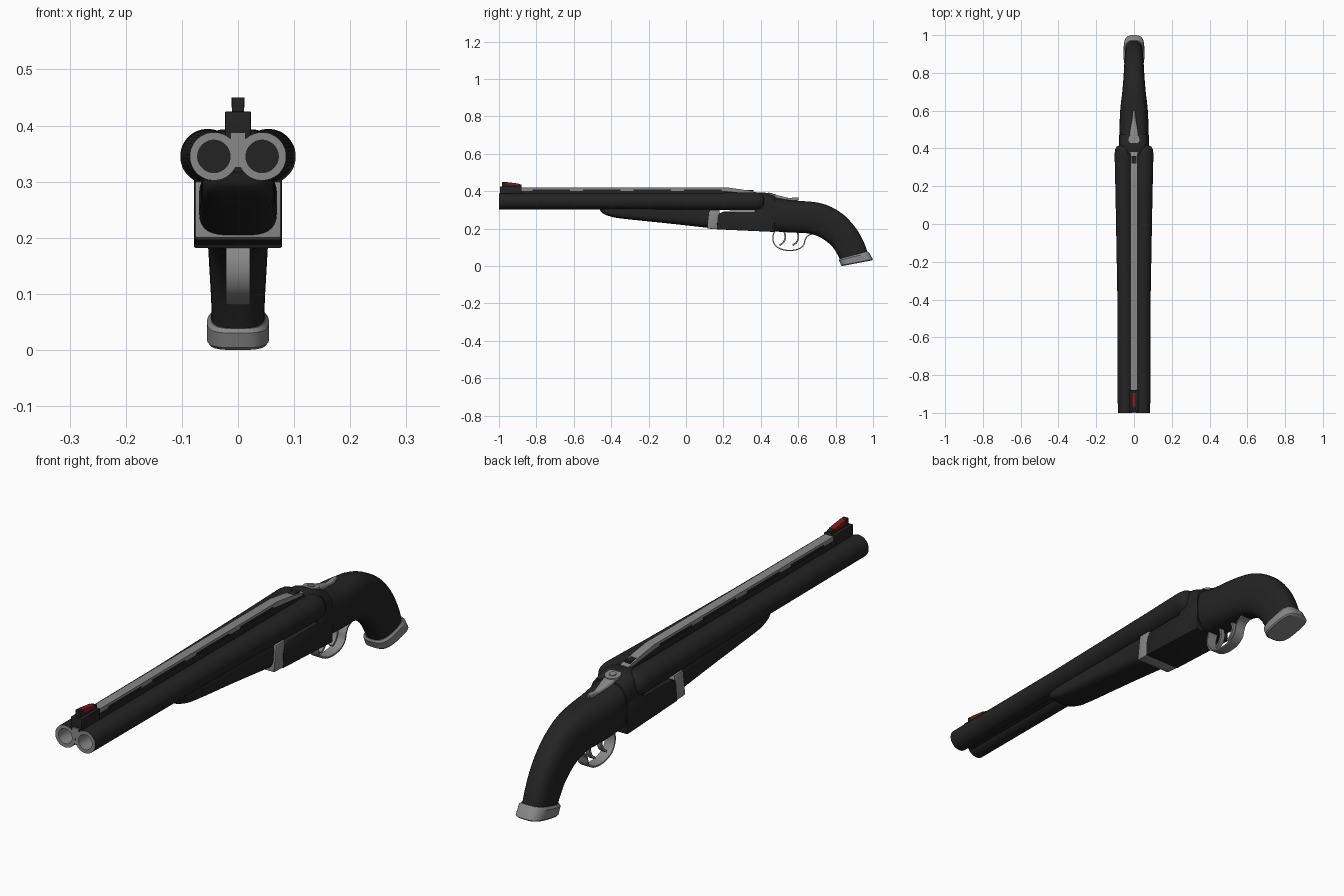
import bpy, bmesh, math
from mathutils import Vector


def material(name, rgb):
    m = bpy.data.materials.new(name)
    m.diffuse_color = (*rgb, 1)
    return m


BLACK = material("black", (0.017, 0.017, 0.017))
GRAY = material("steel gray", (0.25, 0.25, 0.25))
RED = material("sight red", (0.25, 0.01, 0.012))


def finish(name, bm, mats, angle=35, rule=None):
    bmesh.ops.recalc_face_normals(bm, faces=bm.faces[:])
    if rule:
        for f in bm.faces:
            f.material_index = rule(f)
    me = bpy.data.meshes.new(name)
    bm.to_mesh(me)
    bm.free()
    for m in mats:
        me.materials.append(m)
    me.shade_smooth()
    me.set_sharp_from_angle(angle=math.radians(angle))
    ob = bpy.data.objects.new(name, me)
    bpy.context.collection.objects.link(ob)
    return ob


def spline(pts, n):
    """Catmull-Rom through tuples of any length."""
    out = []
    for i in range(len(pts) - 1):
        p = [pts[max(0, min(len(pts) - 1, i + k))] for k in (-1, 0, 1, 2)]
        for j in range(n):
            t = j / n
            out.append(tuple(
                0.5 * (2 * b + (c - a) * t + (2 * a - 5 * b + 4 * c - d) * t * t
                       + (3 * b - a - 3 * c + d) * t ** 3)
                for a, b, c, d in zip(*p)))
    return out + [pts[-1]]


def loft(name, sections, mats, power=2.0, sides=32, steps=1, rule=None, angle=35):
    """Sections: (top y, top z, bottom y, bottom z, half width, centre x)."""
    bm = bmesh.new()
    rings = []
    for ty, tz, by, bz, hw, cx in spline(sections, steps):
        ring = []
        for k in range(sides):
            a = 2 * math.pi * (k + 0.5) / sides
            c, s = math.cos(a), math.sin(a)
            u = math.copysign(abs(c) ** (2 / power), c)
            v = math.copysign(abs(s) ** (2 / power), s)
            ring.append(bm.verts.new((cx + hw * u,
                                      (ty + by) / 2 + v * (ty - by) / 2,
                                      (tz + bz) / 2 + v * (tz - bz) / 2)))
        rings.append(ring)
    for r0, r1 in zip(rings, rings[1:]):
        for k in range(sides):
            j = (k + 1) % sides
            bm.faces.new((r0[k], r0[j], r1[j], r1[k]))
    bm.faces.new(rings[0])
    bm.faces.new(rings[-1])
    return finish(name, bm, mats, angle, rule)


def prism(name, profile, hw, mat, bevel=0.0):
    """Side profile (y, z) extruded across x."""
    bm = bmesh.new()
    f = bm.faces.new([bm.verts.new((-hw, y, z)) for y, z in profile])
    ext = bmesh.ops.extrude_face_region(bm, geom=[f])
    vs = [g for g in ext["geom"] if isinstance(g, bmesh.types.BMVert)]
    bmesh.ops.translate(bm, verts=vs, vec=(2 * hw, 0, 0))
    if bevel:
        bmesh.ops.bevel(bm, geom=bm.edges[:], offset=bevel, segments=2,
                        profile=0.5, affect='EDGES')
    return finish(name, bm, [mat])


def box(name, y0, y1, z0, z1, hw, mat, bevel=0.0):
    return prism(name, [(y0, z0), (y1, z0), (y1, z1), (y0, z1)], hw, mat, bevel)


def strip(name, path, hw, thick, mat):
    """Flat band following a (y, z) path."""
    pts = [Vector(p) for p in spline(path, 6)]
    left, right = [], []
    for i, p in enumerate(pts):
        d = (pts[min(i + 1, len(pts) - 1)] - pts[max(i - 1, 0)]).normalized()
        n = Vector((-d.y, d.x)) * thick / 2
        left.append(tuple(p + n))
        right.append(tuple(p - n))
    return prism(name, left + right[::-1], hw, mat)


# Barrels: bore, gray muzzle ring, tapered tube and rounded breech end
def muzzle_rule(f):
    c = f.calc_center_median()
    return 1 if c.y < -0.995 or (c.y < -0.92 and len(f.verts) == 4
                                 and abs(c.z - 0.345) < 0.03
                                 and all(math.hypot(abs(v.co.x) - 0.043, v.co.z - 0.345) < 0.031
                                         for v in f.verts)) else 0


barrel = [(-0.9, 0.029, 0.043), (-1.0, 0.029, 0.043), (-1.0, 0.043, 0.043),
          (-0.4, 0.043, 0.045), (0.15, 0.046, 0.052), (0.37, 0.049, 0.054),
          (0.395, 0.046, 0.054), (0.41, 0.038, 0.053), (0.418, 0.022, 0.052)]
for side, label in ((-1, "left"), (1, "right")):
    loft(label + "_barrel",
         [(y, 0.345 + r, y, 0.345 - r, r, side * cx) for y, r, cx in barrel],
         [BLACK, GRAY], sides=40, rule=muzzle_rule)
box("barrel_bridge", -0.99, 0.4, 0.318, 0.375, 0.013, BLACK)
box("muzzle_bridge", -0.9995, -0.988, 0.325, 0.388, 0.0135, GRAY)

# Sighting rib with dark side slots
box("rib_web", -0.9, 0.36, 0.36, 0.405, 0.012, BLACK)
prism("top_rib", [(-0.885, 0.402), (0.2, 0.402), (0.38, 0.383), (0.38, 0.393),
                  (0.3, 0.409), (0.22, 0.42), (-0.885, 0.42)], 0.018, GRAY)
for i in range(4):
    y = -0.82 + i * 0.27
    box(f"rib_slot_{i + 1}", y, y + 0.2, 0.4, 0.41, 0.0195, BLACK)

# Front sight
box("sight_base", -0.995, -0.88, 0.375, 0.425, 0.023, BLACK, 0.002)
prism("sight_blade", [(-0.985, 0.42), (-0.88, 0.42), (-0.88, 0.436), (-0.975, 0.45),
                      (-0.985, 0.45)], 0.0105, BLACK)
prism("sight_insert", [(-0.965, 0.436), (-0.895, 0.432), (-0.895, 0.4405),
                       (-0.965, 0.4495)], 0.0112, RED)

# Forend under the barrels
loft("forend", [(-0.462, 0.315, -0.458, 0.295, 0.035, 0), (-0.45, 0.32, -0.44, 0.278, 0.052, 0),
                (-0.41, 0.32, -0.4, 0.264, 0.061, 0), (-0.34, 0.32, -0.34, 0.253, 0.065, 0),
                (-0.1, 0.32, -0.1, 0.228, 0.067, 0), (0.125, 0.32, 0.125, 0.203, 0.07, 0)],
     [BLACK], power=3.5, steps=4)
prism("forend_iron", [(0.112, 0.2), (0.18, 0.196), (0.18, 0.3), (0.125, 0.3)],
      0.0765, GRAY, 0.003)

# Receiver bar and standing breech
prism("receiver", [(0.165, 0.196), (0.472, 0.182), (0.472, 0.3), (0.385, 0.305),
                   (0.365, 0.292), (0.2, 0.29), (0.175, 0.28), (0.168, 0.255)],
      0.0785, BLACK, 0.003)
loft("breech", [(0.37, 0.39, 0.375, 0.2, 0.077, 0), (0.415, 0.394, 0.415, 0.19, 0.078, 0),
                (0.445, 0.384, 0.445, 0.185, 0.078, 0), (0.475, 0.372, 0.475, 0.183, 0.078, 0)],
     [BLACK], power=3.4, steps=3, sides=40)

# Pistol grip stock and butt cap
loft("grip", [(0.465, 0.37, 0.465, 0.185, 0.076, 0), (0.55, 0.353, 0.54, 0.18, 0.076, 0),
              (0.63, 0.347, 0.60, 0.177, 0.072, 0), (0.71, 0.338, 0.65, 0.174, 0.064, 0),
              (0.78, 0.314, 0.70, 0.161, 0.058, 0), (0.85, 0.268, 0.745, 0.136, 0.054, 0),
              (0.91, 0.2, 0.785, 0.10, 0.051, 0), (0.95, 0.13, 0.81, 0.06, 0.048, 0),
              (0.972, 0.07, 0.826, 0.03, 0.047, 0)],
     [BLACK], power=2.7, steps=4, sides=36)
loft("grip_cap", [(0.972, 0.078, 0.82, 0.038, 0.048, 0), (0.98, 0.07, 0.818, 0.03, 0.055, 0),
                  (1.0, 0.036, 0.829, 0.004, 0.055, 0), (0.994, 0.03, 0.836, 0.0, 0.051, 0)],
     [GRAY], power=3.2, sides=36)

# Trigger guard and two triggers
strip("trigger_guard", [(0.475, 0.186), (0.465, 0.16), (0.467, 0.13), (0.485, 0.103),
                        (0.52, 0.087), (0.56, 0.083), (0.60, 0.09), (0.627, 0.11),
                        (0.637, 0.14), (0.65, 0.16), (0.675, 0.172)], 0.021, 0.006, GRAY)
for i, y in enumerate((0.525, 0.595)):
    strip(f"trigger_{i + 1}", [(y, 0.185), (y + 0.006, 0.155), (y - 0.003, 0.128),
                               (y - 0.025, 0.11)], 0.009, 0.009, GRAY)

# Opening lever: round pivot, tapered arm and raised thumb tip
loft("lever_pivot", [(0.48, 0.384, 0.42, 0.392, 0.03, 0), (0.478, 0.36, 0.418, 0.368, 0.03, 0)],
     [GRAY], sides=24)
loft("lever_arm", [(0.45, 0.388, 0.45, 0.36, 0.027, 0), (0.5, 0.376, 0.5, 0.35, 0.02, 0),
                   (0.55, 0.364, 0.55, 0.342, 0.011, 0), (0.58, 0.367, 0.58, 0.345, 0.009, 0),
                   (0.602, 0.367, 0.6, 0.353, 0.006, 0)],
     [GRAY], power=3, steps=3, sides=16)
loft("lever_screw", [(0.463, 0.389, 0.437, 0.393, 0.013, 0),
                     (0.463, 0.375, 0.437, 0.379, 0.013, 0)], [GRAY], sides=16)
